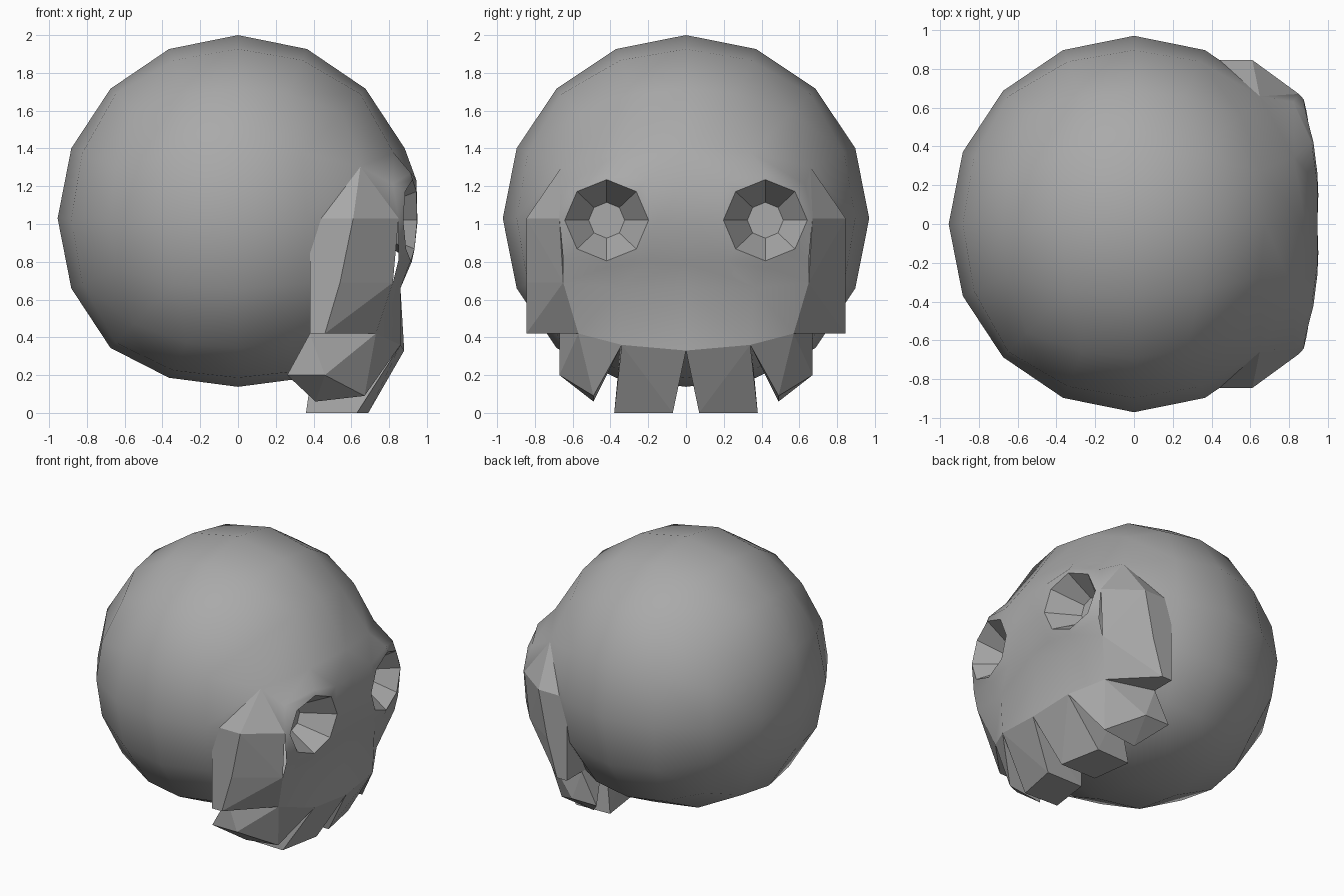
import bpy, bmesh, math
from mathutils import Vector

cube = bpy.data.objects.get("Cube")
if cube:
    bpy.data.objects.remove(cube, do_unlink=True)

# One plain grey for everything
grey = bpy.data.materials.new("bone_grey")
grey.use_nodes = True
COLOUR = (0.4, 0.4, 0.4, 1)
grey.diffuse_color = COLOUR
grey.node_tree.nodes["Principled BSDF"].inputs["Base Color"].default_value = COLOUR


def finish(bm, name):
    bmesh.ops.recalc_face_normals(bm, faces=bm.faces[:])
    mesh = bpy.data.meshes.new(name)
    bm.to_mesh(mesh)
    bm.free()
    mesh.materials.append(grey)
    obj = bpy.data.objects.new(name, mesh)
    bpy.context.collection.objects.link(obj)
    return obj


def hull(name, points, side):
    """Flat-shaded convex block, mirrored across y by side."""
    bm = bmesh.new()
    for x, y, z in points:
        bm.verts.new((x, y * side, z))
    res = bmesh.ops.convex_hull(bm, input=bm.verts[:])
    loose = [v for v in bm.verts if not v.link_faces]
    bmesh.ops.delete(bm, geom=loose, context='VERTS')
    return finish(bm, name)


def ball(direction):
    """Point on the cranium, with a flattened underside."""
    d = Vector(direction).normalized()
    x, y, z = 0.955 * d.x, 0.97 * d.y, 1.03 + 0.97 * d.z
    if z < 0.34:
        z = 0.32 + (z - 0.34) * 0.65
    return (x, y, z)


bm = bmesh.new()


def add(points, side=1, smooth=True):
    f = bm.faces.new([bm.verts.new((x, y * side, z)) for x, y, z in points])
    f.smooth = smooth


# Cranium: rounded cube of six 4x4 patches, open where the face goes
steps = [math.tan(math.radians(22.5 * i)) for i in range(-2, 3)]
for axis in range(3):
    for sign in (-1, 1):
        def point(i, j):
            d = [0, 0, 0]
            d[axis] = sign
            d[(axis + 1) % 3] = steps[i]
            d[(axis + 2) % 3] = steps[j]
            return ball(d)
        for i in range(4):
            for j in range(4):
                if axis == 0 and sign == 1 and j < 3:
                    continue
                add([point(i, j), point(i + 1, j), point(i + 1, j + 1), point(i, j + 1)])

# Face: half of the mask, with a socket ring, repeated on both sides
t = steps[3]
P = {
    "T0": ball((1, 0, t)), "T1": ball((1, t, t)), "T2": ball((1, 1, t)),
    "M1": (0.945, 0, 1.22), "M2": (0.945, 0, 1.0), "M3": (0.90, 0, 0.79),
    "L0": (0.86, 0, 0.66), "L1": (0.86, 0.36, 0.66), "L2": (0.82, 0.65, 0.69),
    "B0": (0.88, 0, 0.33), "B1": (0.86, 0.34, 0.36), "B2": (0.73, 0.57, 0.42),
    "K0": ball((1, 0, -1)), "K1": ball((1, t, -1)), "K2": ball((1, 1, -1)),
    "R0": (0.85, 0.67, 1.03), "R1": (0.82, 0.63, 1.21), "R2": (0.915, 0.42, 1.27),
    "R3": (0.945, 0.21, 1.23), "R4": (0.95, 0.15, 1.01), "R5": (0.92, 0.21, 0.80),
    "R6": (0.90, 0.42, 0.77), "R7": (0.85, 0.65, 0.81),
}
rim_x = (0.875, 0.885, 0.925, 0.945, 0.948, 0.935, 0.915, 0.89)
for k in range(8):
    c, s = math.cos(k * math.pi / 4), math.sin(k * math.pi / 4)
    P[f"S{k}"] = (rim_x[k], 0.42 + 0.222 * c, 1.02 + 0.215 * s)
    P[f"C{k}"] = (0.73, 0.42 + 0.095 * c, 1.02 + 0.095 * s)

MASK = ("T0 T1 R3 M1", "T1 R2 R3", "T1 T2 R1 R2", "T2 R0 R1", "M1 R3 R4 M2",
        "M2 R4 R5 M3", "M3 R5 L1 L0", "R5 R6 L1", "R6 R7 L2 L1",
        "L0 L1 B1 B0", "L1 L2 B2 B1")
UNDERSIDE = ("B0 B1 K1 K0", "B1 B2 K2 K1")
for side in (-1, 1):
    for names in MASK:
        add([P[n] for n in names.split()], side)
    for names in UNDERSIDE:
        add([P[n] for n in names.split()], side, False)
    for k in range(8):
        n = (k + 1) % 8
        add([P[f"R{k}"], P[f"R{n}"], P[f"S{n}"], P[f"S{k}"]], side)
        add([P[f"S{k}"], P[f"S{n}"], P[f"C{n}"], P[f"C{k}"]], side, False)
    add([P[f"C{k}"] for k in range(8)], side, False)
bmesh.ops.remove_doubles(bm, verts=bm.verts[:], dist=0.004)
finish(bm, "skull")

# Cheek blocks and teeth
CHEEK = [(0.38, 0.845, 1.03), (0.61, 0.845, 1.03), P["R0"], (0.38, 0.55, 1.03),
         (0.54, 0.845, 0.69), P["L2"], (0.38, 0.845, 0.42), (0.46, 0.845, 0.42),
         P["B2"], (0.38, 0.57, 0.42), P["T2"]]
FRONT_TOOTH = [P["B0"], P["B1"], (0.45, 0, 0.40), (0.42, 0.34, 0.42),
               (0.69, 0.07, 0), (0.63, 0.38, 0), (0.40, 0.07, 0), (0.36, 0.37, 0)]
SIDE_TOOTH = [P["B2"], P["B1"], (0.38, 0.67, 0.42), (0.42, 0.36, 0.42),
              (0.46, 0.67, 0.20), (0.67, 0.49, 0.09), (0.26, 0.67, 0.20), (0.41, 0.49, 0.06)]
for side, label in ((-1, "right"), (1, "left")):
    hull(f"cheek_{label}", CHEEK, side)
    hull(f"front_tooth_{label}", FRONT_TOOTH, side)
    hull(f"side_tooth_{label}", SIDE_TOOTH, side)
